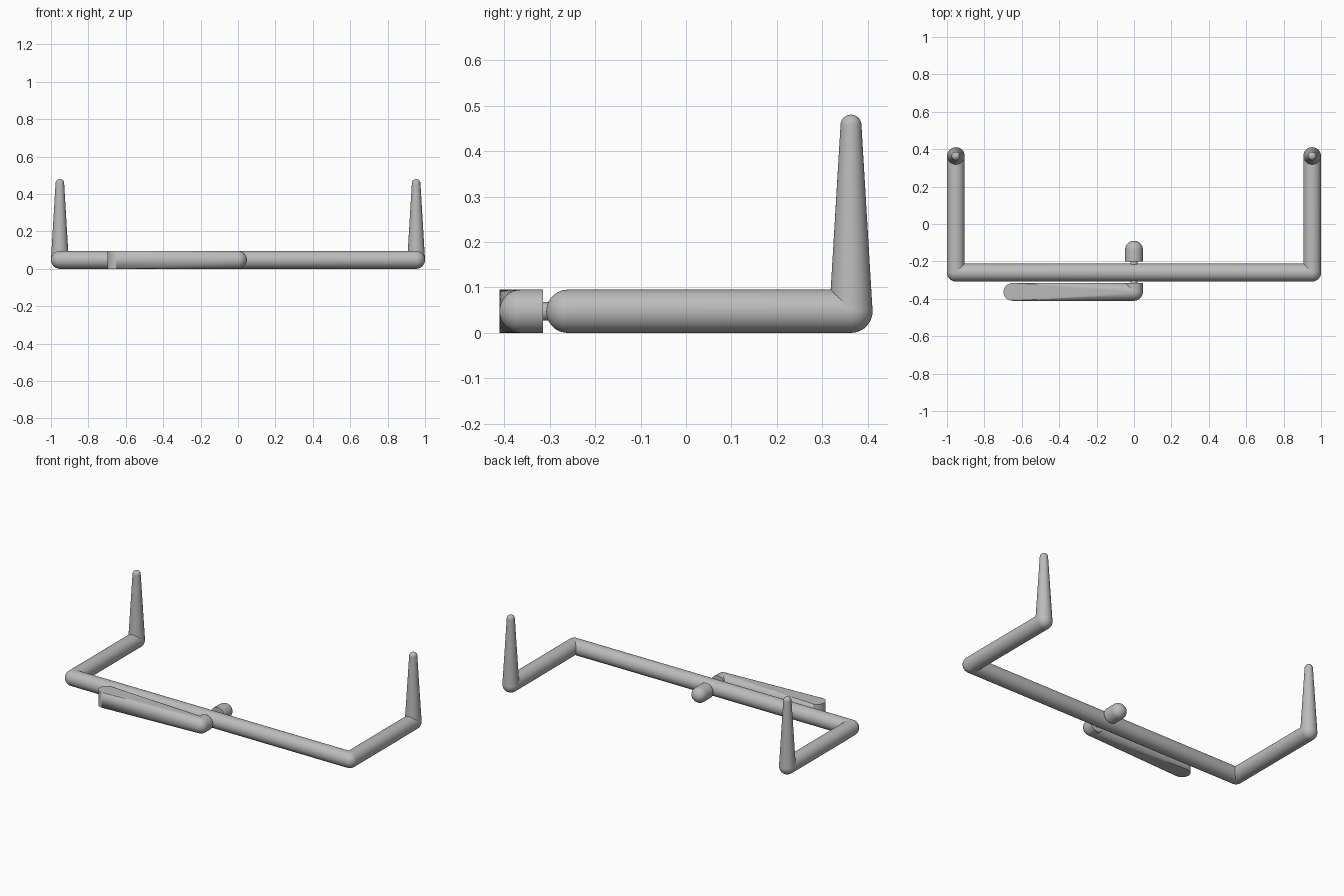
import bpy, bmesh
from math import sin, cos, pi
from mathutils import Vector

cube = bpy.data.objects.get("Cube")
if cube:
    bpy.data.objects.remove(cube, do_unlink=True)

R = 0.0475          # tube radius, also the height of every centre line
X, BAR_Y, TIP_Y = 1 - R, -0.26, 0.363
LEVER_Y, LEVER_X = -0.363, -0.65

grey = bpy.data.materials.new("plain grey")
grey.use_nodes = True
colour = (0.5, 0.5, 0.5, 1)
grey.diffuse_color = colour
grey.node_tree.nodes["Principled BSDF"].inputs["Base Color"].default_value = colour


def finish(name, bm):
    bmesh.ops.recalc_face_normals(bm, faces=bm.faces)
    mesh = bpy.data.meshes.new(name)
    bm.to_mesh(mesh)
    bm.free()
    mesh.materials.append(grey)
    ob = bpy.data.objects.new(name, mesh)
    bpy.context.collection.objects.link(ob)
    return ob


def smooth(ob):
    bpy.ops.object.select_all(action='DESELECT')
    ob.select_set(True)
    bpy.context.view_layer.objects.active = ob
    bpy.ops.object.shade_smooth_by_angle(angle=pi / 6)


def rod(name, start, end, r0=R, r1=R, dome0=False, dome1=False, sides=48, steps=12):
    """Straight or tapered round rod, each end flat or domed."""
    start, end = Vector(start), Vector(end)
    length = (end - start).length
    arc = [pi / 2 * i / steps for i in range(steps + 1)]
    first = [(r0 * sin(a), -r0 * cos(a)) for a in arc] if dome0 else [(0, 0), (r0, 0)]
    last = [(r1 * cos(a), length + r1 * sin(a)) for a in arc] if dome1 else [(r1, length), (0, length)]
    bm = bmesh.new()
    verts = [bm.verts.new((r, 0, z)) for r, z in first + last]
    edges = [bm.edges.new(pair) for pair in zip(verts, verts[1:])]
    bmesh.ops.spin(bm, geom=verts + edges, axis=(0, 0, 1), cent=(0, 0, 0),
                   angle=2 * pi, steps=sides)
    bmesh.ops.remove_doubles(bm, verts=bm.verts, dist=0.00001)
    turn = (end - start).to_track_quat('Z', 'Y').to_matrix().to_4x4()
    turn.translation = start
    bm.transform(turn)
    ob = finish(name, bm)
    smooth(ob)
    return ob


# Frame: cross bar, two side arms and two tapered prongs
rod("cross_bar", (-X, BAR_Y, R), (X, BAR_Y, R), dome0=True, dome1=True)
for side, x in (("left", X), ("right", -X)):
    rod(side + "_arm", (x, BAR_Y, R), (x, TIP_Y, R), dome1=True)
    rod(side + "_prong", (x, TIP_Y, R), (x, TIP_Y, 0.457), r1=0.023, dome1=True)

# Pivot pin through the bar, with a domed cap behind and a hub in front
rod("pivot_pin", (0, LEVER_Y, R), (0, -0.15, R), r0=0.02, r1=0.02)
rod("rear_cap", (0, -0.2, R), (0, -0.137, R), dome1=True)
rod("lever_hub", (0, -0.315, R), (0, LEVER_Y, R))

# Lever: hull from a ball at the hub to an upright round end
bm = bmesh.new()
ball = bmesh.ops.create_uvsphere(bm, u_segments=48, v_segments=24, radius=R)["verts"]
bmesh.ops.translate(bm, verts=ball, vec=(0, LEVER_Y, R))
end = bmesh.ops.create_cone(bm, segments=48, cap_ends=True, radius1=R, radius2=R,
                            depth=2 * R)["verts"]
bmesh.ops.translate(bm, verts=end, vec=(LEVER_X, LEVER_Y, R))
bmesh.ops.delete(bm, geom=list(bm.edges), context='EDGES_FACES')
hull = bmesh.ops.convex_hull(bm, input=bm.verts)
bmesh.ops.delete(bm, geom=[v for v in bm.verts if not v.link_faces], context='VERTS')
lever = finish("lever", bm)

# Hole through the lever's free end
cutter = rod("hole_cutter", (LEVER_X, LEVER_Y, -0.1), (LEVER_X, LEVER_Y, 0.2), 0.024, 0.024)
cutter.hide_render = True
cut = lever.modifiers.new("hole", 'BOOLEAN')
cut.operation, cut.solver, cut.object = 'DIFFERENCE', 'EXACT', cutter
bpy.ops.object.select_all(action='DESELECT')
lever.select_set(True)
bpy.context.view_layer.objects.active = lever
bpy.ops.object.modifier_apply(modifier=cut.name)
bpy.data.objects.remove(cutter, do_unlink=True)
smooth(lever)
